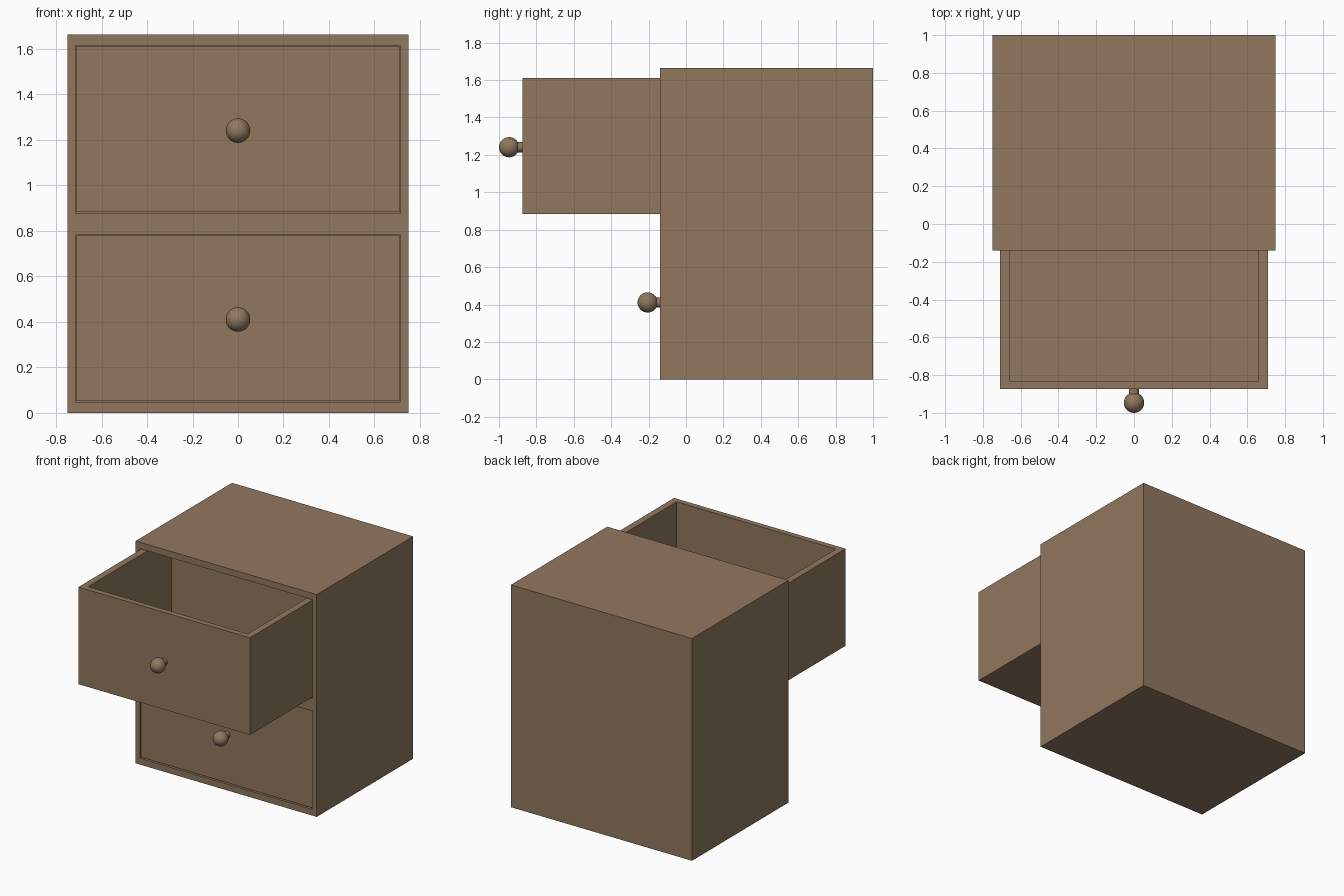
import bpy, bmesh
from mathutils import Vector, Matrix

if "Cube" in bpy.data.objects:
    bpy.data.objects.remove(bpy.data.objects["Cube"])

wood = bpy.data.materials.new("brown wood")
wood.diffuse_color = (0.283, 0.186, 0.114, 1)
wood.use_nodes = True
wood.node_tree.nodes["Principled BSDF"].inputs["Base Color"].default_value = wood.diffuse_color


def finish(bm, name):
    bmesh.ops.recalc_face_normals(bm, faces=bm.faces)
    mesh = bpy.data.meshes.new(name)
    bm.to_mesh(mesh)
    bm.free()
    mesh.materials.append(wood)
    obj = bpy.data.objects.new(name, mesh)
    bpy.context.collection.objects.link(obj)
    return obj


def box(lo, hi):
    bm = bmesh.new()
    bmesh.ops.create_cube(bm, size=1)
    for v in bm.verts:
        v.co = Vector(h if c > 0 else l for c, l, h in zip(v.co, lo, hi))
    return bm


def hollow(bm, face, lo, hi, push):
    """Inset a face to the rectangle lo..hi, then sink it by push."""
    mid = face.calc_center_median()
    bmesh.ops.inset_individual(bm, faces=[face], thickness=0.02)
    for v in face.verts:
        for i in range(3):
            if lo[i] is not None:
                v.co[i] = hi[i] if v.co[i] > mid[i] else lo[i]
    new = bmesh.ops.extrude_face_region(bm, geom=[face])["geom"]
    if face.is_valid:
        bmesh.ops.delete(bm, geom=[face], context="FACES_ONLY")
    verts = [g for g in new if isinstance(g, bmesh.types.BMVert)]
    bmesh.ops.translate(bm, verts=verts, vec=push)


# Cabinet with two drawer openings in its front
bm = box((-0.75, -0.14, 0), (0.75, 1.0, 1.664))
bmesh.ops.bisect_plane(bm, geom=bm.verts[:] + bm.edges[:] + bm.faces[:],
                       plane_co=(0, 0, 0.83), plane_no=(0, 0, 1))
bm.normal_update()
fronts = sorted((f for f in bm.faces if f.normal.y < -0.9),
                key=lambda f: f.calc_center_median().z)
for face, (z0, z1) in zip(fronts, ((0.047, 0.782), (0.876, 1.616))):
    hollow(bm, face, (-0.714, None, z0), (0.714, None, z1), (0, 1.09, 0))
finish(bm, "cabinet")


# Open-topped drawer with a round knob on a short stem
def drawer(label, y, z):
    bm = box((-0.71, y, z), (0.71, y + 1.07, z + 0.727))
    bm.normal_update()
    top = next(f for f in bm.faces if f.normal.z > 0.9)
    hollow(bm, top, (-0.66, y + 0.042, None), (0.66, y + 1.028, None), (0, 0, -0.677))
    finish(bm, label + "_drawer")

    zk = z + 0.358
    bm = bmesh.new()
    bmesh.ops.create_cone(bm, cap_ends=True, segments=32, radius1=0.027, radius2=0.027,
                          depth=0.06, matrix=Matrix.Translation((0, y - 0.025, zk))
                          @ Matrix.Rotation(1.5707963, 4, "X"))
    stem = finish(bm, label + "_knob_stem")
    bm = bmesh.new()
    bmesh.ops.create_uvsphere(bm, u_segments=32, v_segments=16, radius=0.054,
                              matrix=Matrix.Translation((0, y - 0.073, zk)))
    knob = finish(bm, label + "_knob")
    for obj in (stem, knob):
        bpy.ops.object.select_all(action="DESELECT")
        obj.select_set(True)
        bpy.context.view_layer.objects.active = obj
        bpy.ops.object.shade_smooth_by_angle()


drawer("lower", -0.132, 0.053)
drawer("upper", -0.873, 0.883)
